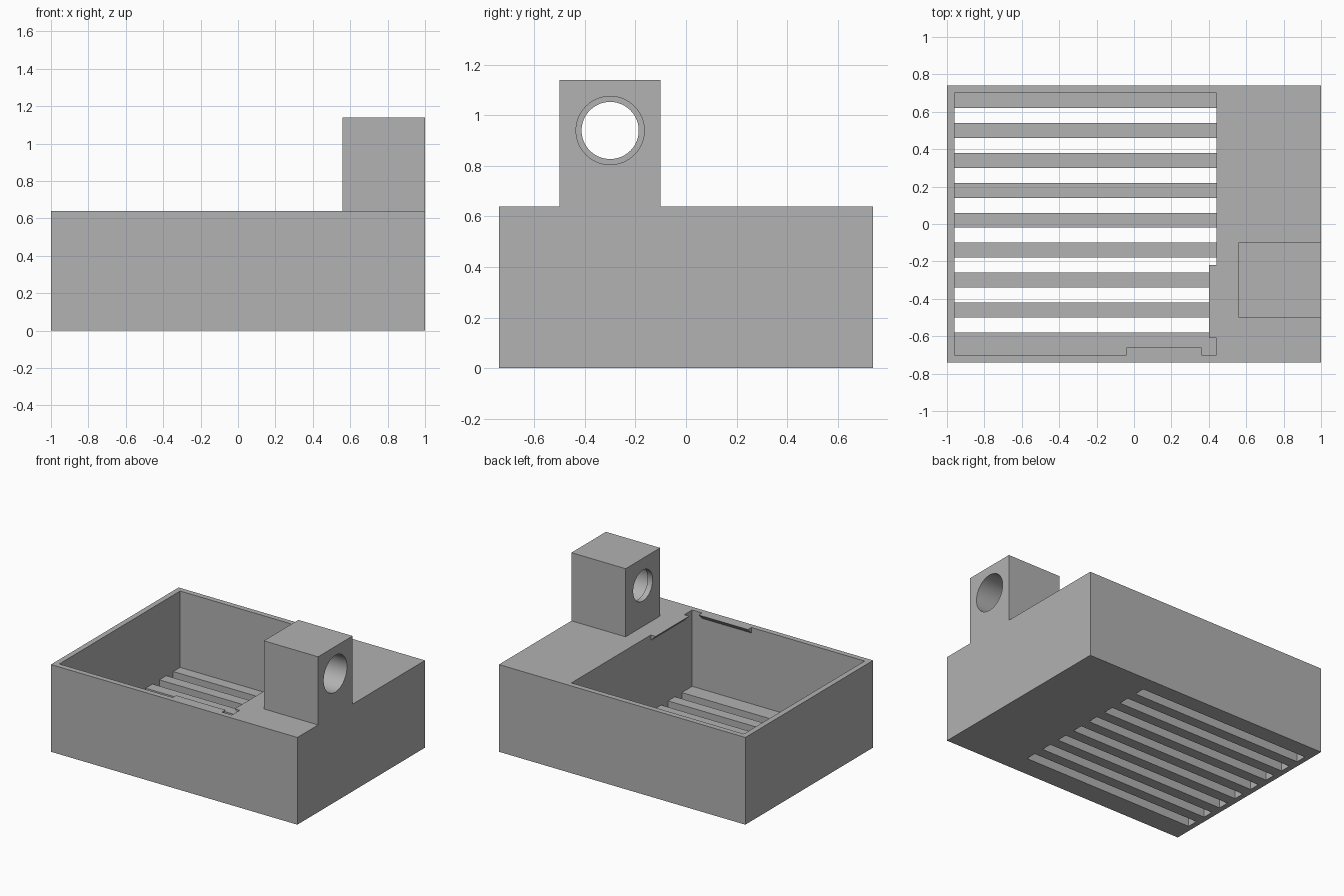
import bpy, bmesh, math
from mathutils import Matrix

if "Cube" in bpy.data.objects:
    bpy.data.objects.remove(bpy.data.objects["Cube"])

grey = bpy.data.materials.new("plain grey")
grey.diffuse_color = (0.445, 0.445, 0.445, 1)
grey.use_nodes = True
grey.node_tree.nodes["Principled BSDF"].inputs["Base Color"].default_value = grey.diffuse_color


def finish(name, bm):
    bmesh.ops.recalc_face_normals(bm, faces=bm.faces)
    mesh = bpy.data.meshes.new(name)
    bm.to_mesh(mesh)
    bm.free()
    mesh.materials.append(grey)
    obj = bpy.data.objects.new(name, mesh)
    bpy.context.collection.objects.link(obj)
    return obj


def box(name, lo, hi):
    bm = bmesh.new()
    bmesh.ops.create_cube(bm, size=1)
    for v in bm.verts:
        v.co = [(a + b) / 2 + c * (b - a) for a, b, c in zip(lo, hi, v.co)]
    return finish(name, bm)


def prism(name, profile, offset):
    """Extrude a closed profile of 3D points along an offset."""
    bm = bmesh.new()
    face = bm.faces.new([bm.verts.new(p) for p in profile])
    ext = bmesh.ops.extrude_face_region(bm, geom=[face])
    verts = [g for g in ext["geom"] if isinstance(g, bmesh.types.BMVert)]
    bmesh.ops.translate(bm, verts=verts, vec=offset)
    return finish(name, bm)


def bore(name, radius, x0, x1, y, z):
    bm = bmesh.new()
    place = Matrix.Translation(((x0 + x1) / 2, y, z)) @ Matrix.Rotation(math.pi / 2, 4, 'Y')
    bmesh.ops.create_cone(bm, cap_ends=True, segments=64, radius1=radius,
                          radius2=radius, depth=x1 - x0, matrix=place)
    return finish(name, bm)


def combine(target, other, operation):
    mod = target.modifiers.new(operation.lower(), 'BOOLEAN')
    mod.operation, mod.solver, mod.object = operation, 'EXACT', other
    bpy.context.view_layer.objects.active = target
    bpy.ops.object.modifier_apply(modifier=mod.name)
    bpy.data.objects.remove(other, do_unlink=True)


# Case: solid block with a tower rising flush with its right side
case = box("vented_case", (-1, -0.74, 0), (1, 0.74, 0.64))
combine(case, box("tower", (0.56, -0.5, 0.3), (1, -0.1, 1.14)), 'UNION')

# Open compartment and the vent slots through its floor
combine(case, box("compartment_cutter", (-0.96, -0.7, 0.08), (0.44, 0.7, 1.0)), 'DIFFERENCE')
for i in range(8):
    y = -0.54 + 0.16 * i
    combine(case, box("slot_cutter", (-0.96, y - 0.04, -0.1), (0.44, y + 0.04, 0.2)), 'DIFFERENCE')

# Stepped hole through the tower, wider on the right
combine(case, bore("wide_bore_cutter", 0.135, 0.60, 1.2, -0.3, 0.94), 'DIFFERENCE')
combine(case, bore("narrow_bore_cutter", 0.113, 0.4, 0.8, -0.3, 0.94), 'DIFFERENCE')

# Wedge-shaped catches under the rim
side = [(0.40, -0.61, 0.64), (0.46, -0.61, 0.64), (0.46, -0.61, 0.60), (0.44, -0.61, 0.60)]
front = [(-0.04, -0.66, 0.64), (-0.04, -0.72, 0.64), (-0.04, -0.72, 0.60), (-0.04, -0.70, 0.60)]
combine(case, prism("side_catch", side, (0, 0.39, 0)), 'UNION')
combine(case, prism("front_catch", front, (0.40, 0, 0)), 'UNION')

# Smooth bore, crisp corners
bpy.ops.object.select_all(action='DESELECT')
case.select_set(True)
bpy.context.view_layer.objects.active = case
bpy.ops.object.shade_smooth_by_angle(angle=math.radians(30))
